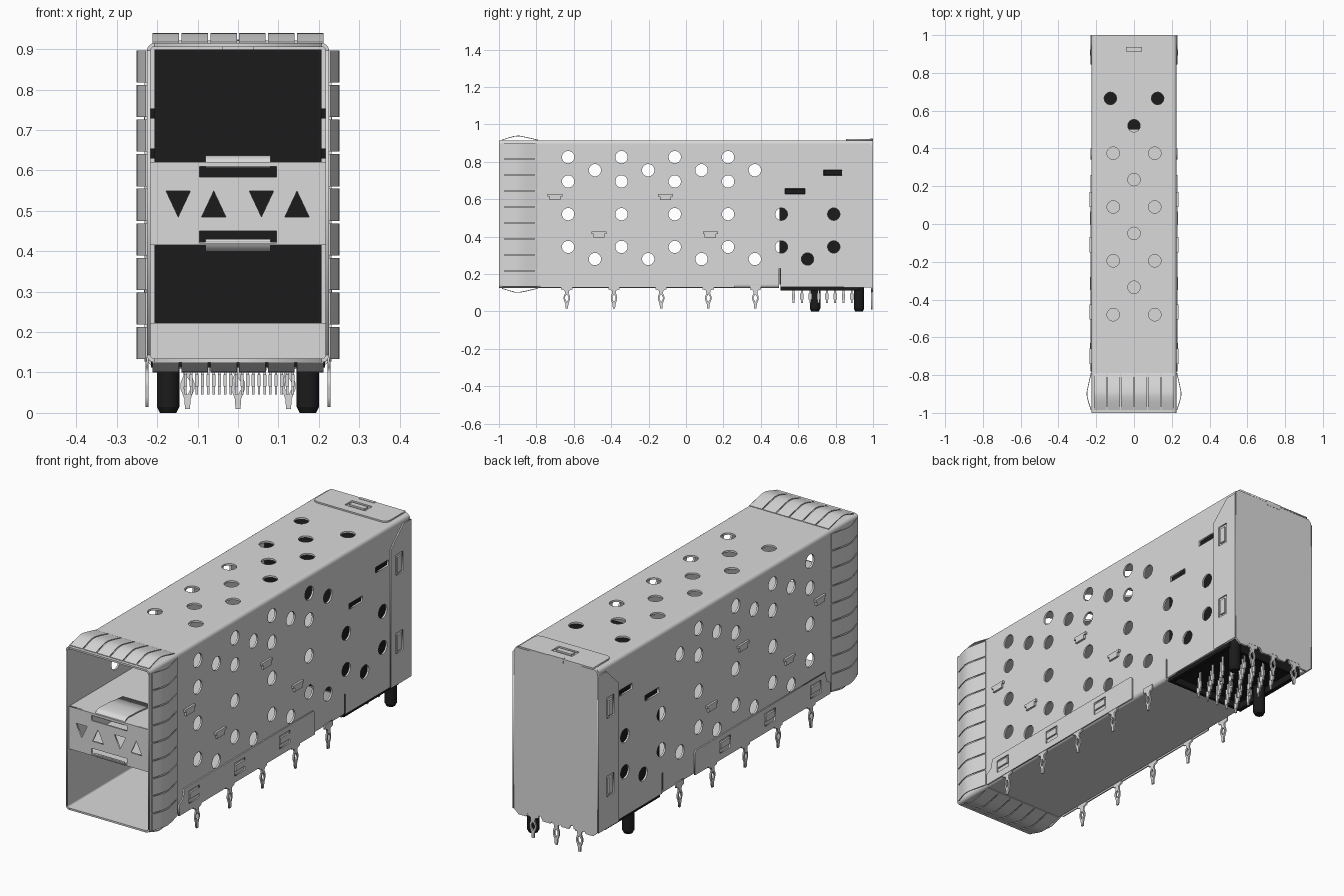
import bpy, bmesh, math
from mathutils import Matrix, Vector

if "Cube" in bpy.data.objects:
    bpy.data.objects.remove(bpy.data.objects["Cube"])

X, Y, Z = Vector((1, 0, 0)), Vector((0, 1, 0)), Vector((0, 0, 1))


def material(name, value):
    m = bpy.data.materials.new(name)
    m.diffuse_color = (value, value, value, 1)
    m.use_nodes = True
    m.node_tree.nodes["Principled BSDF"].inputs["Base Color"].default_value = m.diffuse_color
    return m


METAL = material("sheet metal", 0.7)
BLACK = material("black plastic", 0.011)


def add(name, mesh, mat, smooth=False):
    ob = bpy.data.objects.new(name, mesh)
    bpy.context.collection.objects.link(ob)
    mesh.materials.clear()
    mesh.materials.append(mat)
    if smooth:
        bpy.context.view_layer.objects.active = ob
        ob.select_set(True)
        bpy.ops.object.shade_smooth_by_angle(angle=math.radians(35))
        ob.select_set(False)
    return ob


def from_bm(name, bm, mat, smooth=False):
    bmesh.ops.recalc_face_normals(bm, faces=bm.faces)
    me = bpy.data.meshes.new(name)
    bm.to_mesh(me)
    bm.free()
    return add(name, me, mat, smooth)


def box_in(bm, x0, x1, y0, y1, z0, z1):
    mat = Matrix.Translation(((x0 + x1) / 2, (y0 + y1) / 2, (z0 + z1) / 2))
    bmesh.ops.create_cube(bm, size=1, matrix=mat @ Matrix.Diagonal((x1 - x0, y1 - y0, z1 - z0, 1)))


def boxes(name, mat, *dims):
    bm = bmesh.new()
    for d in dims:
        box_in(bm, *d)
    return from_bm(name, bm, mat)


def rect(u, v, w, h):
    return [(u - w / 2, v - h / 2), (u + w / 2, v - h / 2), (u + w / 2, v + h / 2), (u - w / 2, v + h / 2)]


def circle(u, v, r=0.033):
    return [(u + r * math.cos(math.tau * i / 24), v + r * math.sin(math.tau * i / 24)) for i in range(24)]


def plate(name, origin, u, v, loops, thick, mat=METAL):
    """Flat sheet from an outline plus hole loops, centred on its plane."""
    cu = bpy.data.curves.new(name, 'CURVE')
    cu.dimensions, cu.fill_mode, cu.extrude = '2D', 'BOTH', thick / 2
    for loop in loops:
        sp = cu.splines.new('POLY')
        sp.points.add(len(loop) - 1)
        for p, c in zip(sp.points, loop):
            p.co = (c[0], c[1], 0, 1)
        sp.use_cyclic_u = True
    tmp = bpy.data.objects.new(name + "_outline", cu)
    bpy.context.collection.objects.link(tmp)
    dg = bpy.context.evaluated_depsgraph_get()
    me = bpy.data.meshes.new_from_object(tmp.evaluated_get(dg))
    bpy.data.objects.remove(tmp)
    rot = Matrix((u, v, u.cross(v))).transposed().to_4x4()
    me.transform(Matrix.Translation(origin) @ rot)
    return add(name, me, mat)


# cage walls with vent holes and slots
R = 0.018
side_holes = [rect(0.5825, 0.642, 0.105, 0.028), rect(0.785, 0.741, 0.1, 0.028)]
top_holes = [circle(-0.125, 0.665), circle(0.125, 0.665)]
for i in range(4):
    y = -0.63 + 0.285 * i
    side_holes += [circle(y, z) for z in (0.825, 0.695, 0.52, 0.345)]
    side_holes += [circle(y + 0.143, z) for z in (0.755, 0.28)]
    top_holes += [circle(0, y + 0.295), circle(-0.11, y + 0.15), circle(0.11, y + 0.15)]
side_holes += [circle(y, z) for y, z in ((0.51, 0.52), (0.51, 0.345), (0.79, 0.52), (0.79, 0.345), (0.65, 0.28))]
side_outline = [(-1, 0.125 + R), (0.496, 0.125 + R), (0.496, 0.23), (0.504, 0.23), (0.504, 0.13), (0.99, 0.13),
                (0.99, 0.915 - R), (-1, 0.915 - R)]
for sx, side in ((1, "right"), (-1, "left")):
    plate(side + "_cage_wall", (sx * 0.2205, 0, 0), Y, Z, [side_outline] + side_holes, 0.009)
plate("cage_roof", (0, 0, 0.9105), X, Y, [rect(0, -0.005, 0.45 - 2 * R, 1.99)] + top_holes, 0.009)
plate("cage_floor", (0, 0, 0.1295), X, Y, [rect(0, -0.252, 0.45 - 2 * R, 1.496)], 0.009)

# rounded folds joining the walls
for sx, side in ((1, "right"), (-1, "left")):
    for sz, zc, y1, lev in ((1, 0.915 - R, 0.99, "top"), (-1, 0.125 + R, 0.496, "bottom")):
        bm = bmesh.new()
        loop = [(r * math.cos(a), r * math.sin(a)) for r, order in ((R, range(7)), (R - 0.009, range(6, -1, -1)))
                for a in (math.pi / 12 * k for k in order)]
        ends = [[bm.verts.new((sx * (0.225 - R + c), y, zc + sz * s)) for c, s in loop] for y in (-1, y1)]
        for k in range(14):
            n = (k + 1) % 14
            bm.faces.new((ends[0][k], ends[0][n], ends[1][n], ends[1][k]))
        for e in ends:
            bm.faces.new(e)
        from_bm(f"{lev}_{side}_fold", bm, METAL, True)


# arched spring fingers around the mouth
def fingers(name, base, out, along, a, b, n):
    bm = bmesh.new()
    prof = [(-0.985, 0.002), (-0.945, 0.015), (-0.915, 0.023), (-0.89, 0.024), (-0.85, 0.016), (-0.79, 0.002)]
    step = (b - a) / n
    for i in range(n):
        s0, s1 = a + i * step + 0.003, a + (i + 1) * step - 0.003
        rows = [[bm.verts.new(along * s + out * (base + h + t) + Y * y)
                 for s, t in ((s0, 0), (s1, 0), (s1, 0.004), (s0, 0.004))] for y, h in prof]
        for p, q in zip(rows, rows[1:]):
            for k in range(4):
                bm.faces.new((p[k], p[(k + 1) % 4], q[(k + 1) % 4], q[k]))
        bm.faces.new(rows[0])
        bm.faces.new(rows[-1])
    from_bm(name, bm, METAL, True)


fingers("top_spring_fingers", 0.912, Z, X, -0.215, 0.215, 6)
fingers("bottom_spring_fingers", -0.128, -Z, X, -0.215, 0.215, 6)
for sx, side in ((1, "right"), (-1, "left")):
    fingers(side + "_spring_fingers", 0.223, X * sx, Z, 0.13, 0.9, 9)

# press-fit pin outline with an eye, hanging below its origin
half = [(0.03, 0.012), (0.03, -0.012), (0.012, -0.018), (0.01, -0.033), (0.017, -0.05),
        (0.017, -0.066), (0.008, -0.09), (0.006, -0.115)]
pin = half + [(-u, v) for u, v in reversed(half)]
eye = [(0.0, -0.038), (0.009, -0.052), (0.009, -0.064), (0.0, -0.08), (-0.009, -0.064), (-0.009, -0.052)]

for sx, side in ((1, "right"), (-1, "left")):
    # folded lower side strip with locking windows
    wins = [-0.665, -0.315, 0.03]
    strip = [(-0.78, 0.127), (0.26, 0.127), (0.26, 0.235), (0.25, 0.245), (-0.74, 0.245), (-0.75, 0.2), (-0.78, 0.18)]
    plate(side + "_lower_strip", (sx * 0.228, 0, 0), Y, Z, [strip] + [rect(y, 0.19, 0.08, 0.062) for y in wins], 0.006)
    boxes(side + "_strip_catches", METAL,
          *[(sx * 0.229 - 0.004, sx * 0.229 + 0.004, y - 0.035, y + 0.035, 0.18, 0.21) for y in wins])
    # rear side flap
    flap = [(0.845, 0.127), (1, 0.127), (1, 0.89), (0.94, 0.89), (0.845, 0.8)]
    plate(side + "_rear_flap", (sx * 0.228, 0, 0), Y, Z, [flap] + [rect(0.91, z, 0.056, 0.1) for z in (0.71, 0.33)], 0.006)
    boxes(side + "_rear_catches", METAL,
          *[(sx * 0.229 - 0.004, sx * 0.229 + 0.004, 0.893, 0.925, z - 0.04, z + 0.035) for z in (0.71, 0.33)])
    # bent tabs holding the divider
    boxes(side + "_divider_tabs", METAL, *[
        (sx * 0.229 - 0.006, sx * 0.229 + 0.006, y - w, y + w, z + a, z + b)
        for y, z in ((-0.7, 0.615), (-0.11, 0.615), (-0.465, 0.415), (0.13, 0.415))
        for w, a, b in ((0.04, 0, 0.012), (0.03, -0.02, 0))])
    for i in range(5):
        plate(f"{side}_press_pin_{i + 1}", (sx * 0.225, -0.637 + 0.252 * i, 0.13), Y, Z, [pin, eye], 0.008)

# rear wall, its lower teeth and pins, and the top flap
back = [(-0.225, 0.9), (-0.225, 0.127), (-0.2, 0.105), (-0.16, 0.105), (-0.15, 0.125), (-0.08, 0.125), (-0.07, 0.105),
        (-0.03, 0.105), (-0.02, 0.12)]
plate("rear_wall", (0, 0.994, 0), X, Z, [back + [(-x, z) for x, z in reversed(back)] + [(0.21, 0.915), (-0.21, 0.915)]], 0.01)
for i, x in enumerate((-0.125, 0, 0.125)):
    plate(f"rear_press_pin_{i + 1}", (x, 0.994, 0.125), X, Z, [pin, eye], 0.008)
top = [(-0.2, 1), (-0.2, 0.88), (-0.193, 0.862), (-0.175, 0.855)]
plate("top_flap", (0, 0, 0.918), X, Y, [top + [(-x, y) for x, y in reversed(top)], rect(0, 0.925, 0.11, 0.055)], 0.008)
boxes("top_catch", METAL, (-0.042, 0.042, 0.912, 0.938, 0.912, 0.923), (-0.04, 0.04, 0.985, 1.0, 0.9, 0.924))

# hollow divider between the two ports
tri = lambda x, s: [(x - 0.03, 0.517 - s * 0.032), (x + 0.03, 0.517 - s * 0.032), (x, 0.517 + s * 0.032)]
arrows = [tri(-0.148, -1), tri(-0.06, 1), tri(0.058, -1), tri(0.146, 1)]
plate("divider_front", (0, -0.985, 0), X, Z,
      [rect(0, 0.518, 0.435, 0.206), rect(0, 0.597, 0.19, 0.026), rect(0, 0.435, 0.19, 0.03)] + arrows, 0.008)
boxes("divider_plates", METAL, (-0.217, 0.217, -0.985, 0.5, 0.613, 0.621), (-0.217, 0.217, -0.985, 0.5, 0.415, 0.423))

# latch tongues above and below the divider
for sz, side in ((1, "upper"), (-1, "lower")):
    prof = [(-0.985, 0.094), (-0.975, 0.112), (-0.955, 0.119), (-0.87, 0.115), (-0.76, 0.102)]
    loop = prof + [(y, h - 0.006) for y, h in reversed(prof)]
    plate(side + "_latch_tongue", (0, 0, 0.518), Y, Z, [[(y, sz * h) for y, h in loop]], 0.16)

# inner plate below the connector
boxes("inner_rear_plate", METAL, (-0.217, 0.217, 0.488, 0.495, 0.126, 0.222))

# black connector body with an open rim underneath and side keys
boxes("connector_body", BLACK, (-0.207, 0.207, 0.5, 0.93, 0.145, 0.9),
      (-0.218, 0.218, 0.532, 0.633, 0.63, 0.654), (-0.218, 0.218, 0.737, 0.833, 0.729, 0.753))
boxes("connector_rim", BLACK, (-0.215, -0.195, 0.505, 0.93, 0.112, 0.15), (0.195, 0.215, 0.505, 0.93, 0.112, 0.15),
      (-0.2, 0.2, 0.505, 0.52, 0.112, 0.15), (-0.2, 0.2, 0.915, 0.93, 0.112, 0.15))

# locating posts
bm = bmesh.new()
for x, y in ((-0.173, 0.69), (0.173, 0.925)):
    for r1, r2, z0, z1 in ((0.02, 0.028, 0, 0.015), (0.028, 0.028, 0.015, 0.15)):
        bmesh.ops.create_cone(bm, cap_ends=True, segments=24, radius1=r1, radius2=r2, depth=z1 - z0,
                              matrix=Matrix.Translation((x, y, (z0 + z1) / 2)))
from_bm("locating_posts", bm, BLACK, True)

# contact pins in staggered rows
bm = bmesh.new()
for row in range(8):
    for k in range(5):
        x, y = -0.13 + 0.056 * k + 0.014 * (row * 2 % 4 + row // 4), 0.575 + 0.0445 * row
        box_in(bm, x - 0.003, x + 0.003, y - 0.005, y + 0.005, 0.045, 0.15)
        box_in(bm, x - 0.004, x + 0.004, y - 0.009, y + 0.009, 0.065, 0.095)
from_bm("contact_pins", bm, METAL)
